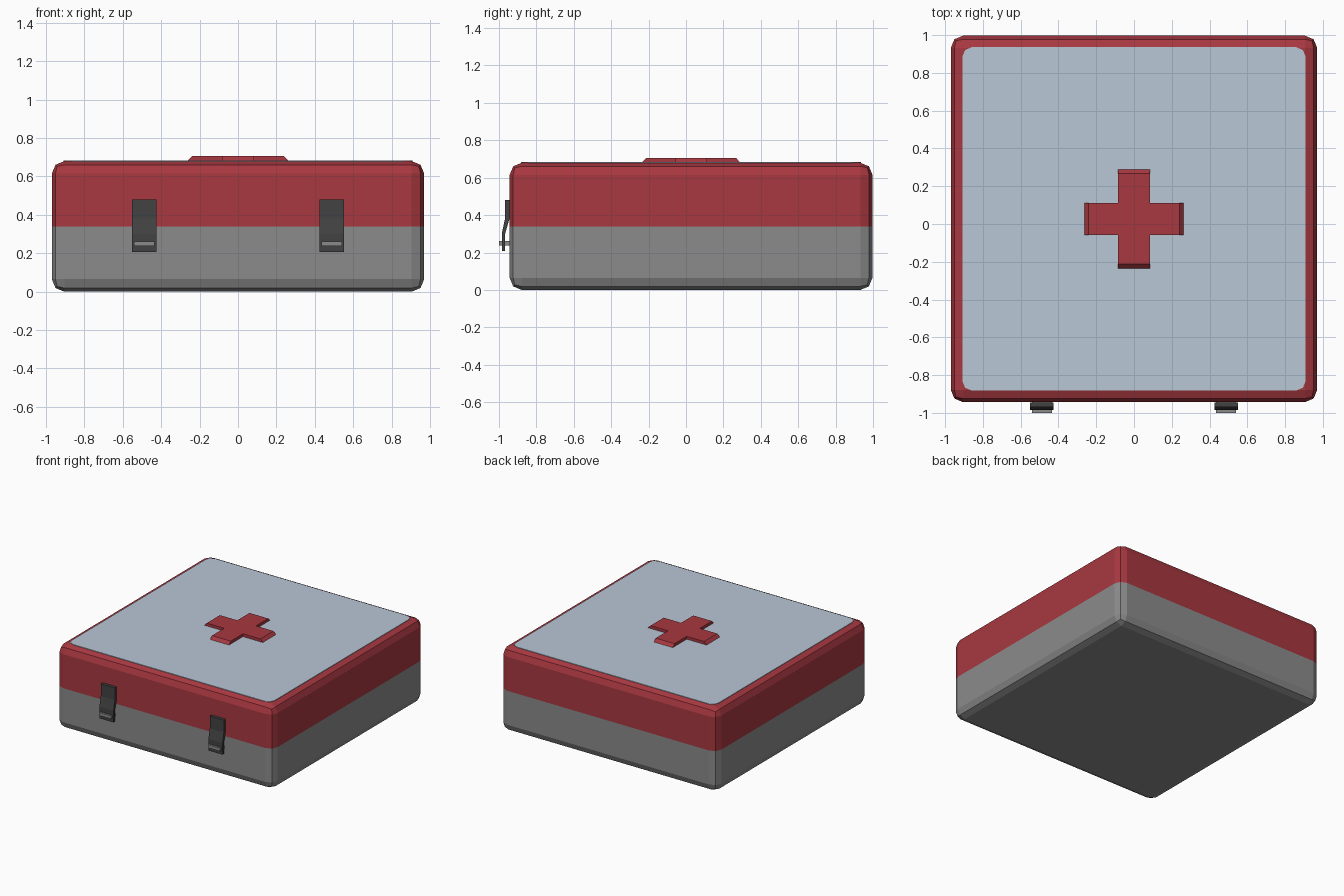
import bpy, bmesh
from mathutils import Vector

if "Cube" in bpy.data.objects:
    bpy.data.objects.remove(bpy.data.objects["Cube"])

CY = 0.027          # the case sits slightly back because the latches stick out in front
HALF, TOP, SEAM = 0.97, 0.68, 0.34


def material(name, rgb):
    def lin(c):
        c /= 255
        return c / 12.92 if c <= 0.04045 else ((c + 0.055) / 1.055) ** 2.4
    m = bpy.data.materials.new(name)
    m.diffuse_color = (*[lin(c) for c in rgb], 1)
    m.use_nodes = True
    m.node_tree.nodes["Principled BSDF"].inputs["Base Color"].default_value = m.diffuse_color
    return m


RED = material("red", (168, 56, 64))
GREY = material("grey", (139, 139, 139))
PALE = material("pale_blue", (184, 199, 214))
DARK = material("dark_grey", (66, 66, 66))


def finish(name, bm, mat):
    bmesh.ops.recalc_face_normals(bm, faces=bm.faces[:])
    me = bpy.data.meshes.new(name)
    bm.to_mesh(me)
    bm.free()
    me.materials.append(mat)
    ob = bpy.data.objects.new(name, me)
    bpy.context.collection.objects.link(ob)
    return ob


def box(lo, hi):
    bm = bmesh.new()
    bmesh.ops.create_cube(bm, size=1)
    lo, hi = Vector(lo), Vector(hi)
    for v in bm.verts:
        v.co = (lo + hi) / 2 + v.co * (hi - lo)
    return bm


def prism(points, offset):
    # extrude a closed outline of 3D points
    bm = bmesh.new()
    f = bm.faces.new([bm.verts.new(p) for p in points])
    r = bmesh.ops.extrude_face_region(bm, geom=[f], use_keep_orig=True)
    new = [g for g in r["geom"] if isinstance(g, bmesh.types.BMVert)]
    bmesh.ops.translate(bm, verts=new, vec=offset)
    return bm


# Rounded case, cut at the seam into base and lid
def case_half(name, mat, keep_top):
    bm = box((-HALF, CY - HALF, 0), (HALF, CY + HALF, TOP))
    bmesh.ops.bevel(bm, geom=bm.edges[:], offset=0.065, segments=2,
                    profile=0.5, affect='EDGES')
    r = bmesh.ops.bisect_plane(bm, geom=bm.verts[:] + bm.edges[:] + bm.faces[:],
                               plane_co=(0, 0, SEAM), plane_no=(0, 0, 1),
                               clear_inner=keep_top, clear_outer=not keep_top)
    cut = [g for g in r["geom_cut"] if isinstance(g, bmesh.types.BMEdge)]
    bmesh.ops.holes_fill(bm, edges=cut, sides=0)
    finish(name, bm, mat)


case_half("base", GREY, False)
case_half("lid", RED, True)

# Pale top panel with clipped corners
W, C = 0.909, 0.05
corner = [(W, W - C), (W - 0.015, W - 0.015), (W - C, W)]
outline = []
for sx, sy in ((1, 1), (-1, 1), (-1, -1), (1, -1)):
    pts = [(sx * x, CY + sy * y, TOP - 0.004) for x, y in corner]
    outline += pts if sx * sy > 0 else pts[::-1]
finish("top_panel", prism(outline, (0, 0, 0.007)), PALE)

# Raised cross: four arms with sloped ends, built as one solid
A, R_LOW, R_HIGH = 0.084, 0.265, 0.24
bm = bmesh.new()
rings = []
for r, z in ((R_LOW, TOP), (R_HIGH, 0.706)):
    ring = []
    for dx, dy in ((1, 0), (0, 1), (-1, 0), (0, -1)):
        for u, v in ((r, -A), (r, A), (A, A)):
            ring.append(bm.verts.new((u * dx - v * dy, CY + u * dy + v * dx, z)))
    rings.append(ring)
n = len(rings[0])
for i in range(n):
    j = (i + 1) % n
    bm.faces.new((rings[0][i], rings[0][j], rings[1][j], rings[1][i]))
bm.faces.new(rings[1])
bm.faces.new(rings[0][::-1])
finish("cross", bm, RED)

# Two bent latches with a small grey catch bar each
front = [(-0.968, 0.48), (-0.968, 0.38), (-0.985, 0.30), (-0.985, 0.207)]
back = [(-0.967, 0.207), (-0.967, 0.30), (-0.944, 0.38), (-0.944, 0.48)]
for side, cx in (("left", -0.488), ("right", 0.488)):
    prof = [(cx - 0.063, y, z) for y, z in front + back]
    finish(side + "_latch", prism(prof, (0.126, 0, 0)), DARK)
    finish(side + "_catch_bar",
           box((cx - 0.053, -1.0, 0.237), (cx + 0.053, -0.942, 0.262)), GREY)
